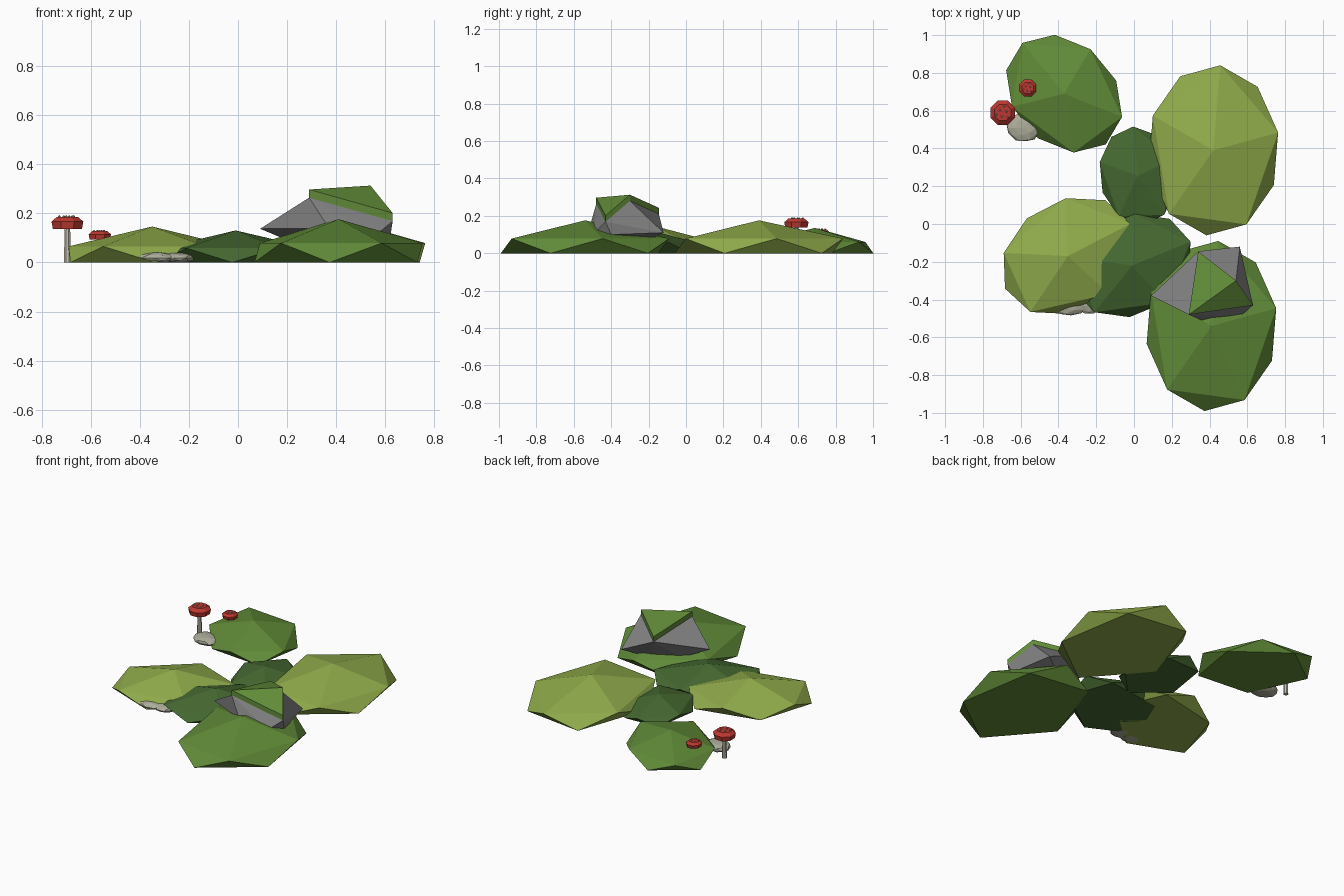
import bpy, bmesh, math, random
from mathutils import Matrix, Vector

if "Cube" in bpy.data.objects:
    bpy.data.objects.remove(bpy.data.objects["Cube"])

random.seed(4)


def material(name, rgb):
    m = bpy.data.materials.new(name)
    m.diffuse_color = (*rgb, 1)
    m.use_nodes = True
    m.node_tree.nodes["Principled BSDF"].inputs["Base Color"].default_value = m.diffuse_color
    return m


LEAF = material("leaf_green", (0.12, 0.26, 0.04))
LIME = material("lime_green", (0.28, 0.41, 0.07))
DARK = material("dark_green", (0.06, 0.14, 0.03))
MOSS = material("moss_green", (0.12, 0.26, 0.04))
ROCK = material("rock_grey", (0.22, 0.22, 0.22))
PALE = material("pale_stone", (0.42, 0.42, 0.33))
RED = material("cap_red", (0.5, 0.04, 0.03))
STEM = material("stem_cream", (0.55, 0.52, 0.43))


def finish(bm, name, mat):
    bmesh.ops.recalc_face_normals(bm, faces=bm.faces)
    me = bpy.data.meshes.new(name)
    bm.to_mesh(me)
    bm.free()
    me.materials.append(mat)
    ob = bpy.data.objects.new(name, me)
    bpy.context.collection.objects.link(ob)
    return ob


def mound(name, x, y, size, turn, mat):
    """Squashed icosahedron with its lower half flattened onto the ground."""
    bm = bmesh.new()
    bmesh.ops.create_icosphere(bm, subdivisions=1, radius=1)
    bm.transform(Matrix.Rotation(math.radians(12), 4, 'Z'))
    bm.transform(Matrix.Diagonal((0.392 * size, 0.506 * size, 0.176 * size, 1)))
    for v in bm.verts:
        v.co.z = max(v.co.z, 0)
    bm.transform(Matrix.Translation((x, y, 0)) @ Matrix.Rotation(math.radians(turn), 4, 'Z'))
    finish(bm, name, mat)


def hull(name, points, mat):
    bm = bmesh.new()
    for p in points:
        bm.verts.new(p)
    res = bmesh.ops.convex_hull(bm, input=bm.verts)
    loose = [v for v in bm.verts if not v.link_faces]
    bmesh.ops.delete(bm, geom=loose, context='VERTS')
    finish(bm, name, mat)


def stone(name, x, y, rx, ry, h, turn):
    bm = bmesh.new()
    bmesh.ops.create_icosphere(bm, subdivisions=2, radius=1)
    for v in bm.verts:
        v.co *= random.uniform(0.9, 1.05)
        v.co.z = max(v.co.z, -0.8)
    bm.transform(Matrix.Translation((x, y, h * 0.42)) @ Matrix.Rotation(turn, 4, 'Z')
                 @ Matrix.Diagonal((rx, ry, h * 0.53, 1)))
    finish(bm, name, PALE)


def lathe(name, x, y, profile, sides, mat):
    bm = bmesh.new()
    rings = []
    for r, z in profile:
        rings.append([bm.verts.new((x + r * math.cos(a), y + r * math.sin(a), z))
                      for a in (2 * math.pi * (i + 0.5) / sides for i in range(sides))])
    for lo, hi in zip(rings, rings[1:]):
        for i in range(sides):
            j = (i + 1) % sides
            bm.faces.new((lo[i], lo[j], hi[j], hi[i]))
    bm.faces.new(rings[0][::-1])
    bm.faces.new(rings[-1])
    finish(bm, name, mat)


def mushroom(name, x, y, r, z):
    """Octagonal cap with pale spots on a thin stem; z is the cap's underside."""
    lathe(name + "_stem", x, y, [(0.22 * r, 0), (0.17 * r, z + 0.2 * r)], 8, STEM)
    lathe(name + "_cap", x, y, [(0.92 * r, z), (r, z + 0.42 * r),
                                (0.66 * r, z + 0.7 * r)], 8, RED)
    bm = bmesh.new()
    for i in range(6):
        a = i * 1.047 + 0.3
        d = (0.5 if i % 2 else 0.3) * r
        bmesh.ops.create_icosphere(
            bm, subdivisions=1, radius=0.09 * r,
            matrix=Matrix.Translation((x + d * math.cos(a), y + d * math.sin(a), z + 0.7 * r)))
    finish(bm, name + "_spots", PALE)


# Leafy mounds
mound("mound_front_right", 0.41, -0.54, 1.0, 0, LEAF)
mound("mound_back_right", 0.42, 0.39, 1.0, 0, LIME)
mound("mound_back_left", -0.37, 0.69, 0.77, 44, LEAF)
mound("mound_left", -0.35, -0.17, 0.83, -58, LIME)
mound("mound_centre", -0.01, -0.22, 0.74, -63, DARK)
mound("mound_back_centre", 0.02, 0.255, 0.58, 10, DARK)

# Large rock with a moss slab on its ridge
ridge = [Vector(p) for p in ((0.29, -0.48, 0.264), (0.54, -0.30, 0.28),
                             (0.63, -0.43, 0.168), (0.34, -0.145, 0.21))]
base = [(0.09, -0.38, 0.137), (0.56, -0.12, 0.11), (0.56, -0.49, 0.11),
        (0.37, -0.515, 0.14), (0.40, -0.22, 0.06), (0.25, -0.30, 0.07), (0.62, -0.40, 0.10)]
hull("rock", ridge + [Vector(p) for p in base], ROCK)
hull("moss_slab", ridge + [p + Vector((0, 0, 0.033)) for p in ridge], MOSS)

# Pale stones
stone("stone_back", -0.59, 0.51, 0.09, 0.075, 0.055, -0.5)
stone("stone_front_a", -0.335, -0.42, 0.10, 0.07, 0.045, 0)
stone("stone_front_b", -0.245, -0.40, 0.075, 0.08, 0.045, 0.4)

# Mushrooms
mushroom("large_mushroom", -0.695, 0.59, 0.07, 0.137)
mushroom("small_mushroom", -0.563, 0.72, 0.049, 0.094)
